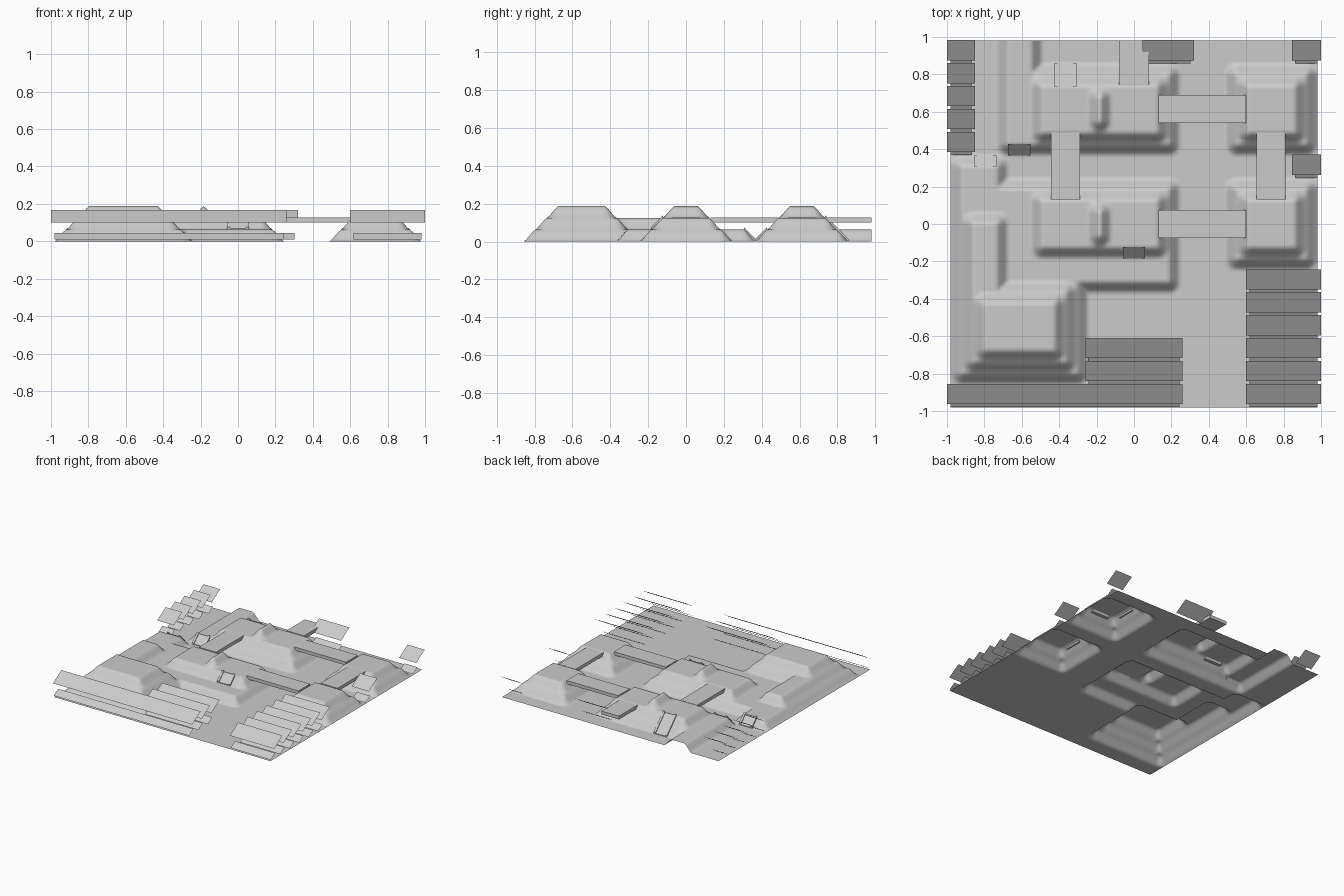
import bpy, bmesh, math

if "Cube" in bpy.data.objects:
    bpy.data.objects.remove(bpy.data.objects["Cube"])

H = 0.06125      # half a map tile
STEP = 0.0625    # height of one terrace

stone = bpy.data.materials.new("plain_grey")
stone.diffuse_color = (0.6, 0.6, 0.6, 1)
stone.use_nodes = True
stone.node_tree.nodes["Principled BSDF"].inputs["Base Color"].default_value = stone.diffuse_color


def finish(name, bm, smooth=False):
    me = bpy.data.meshes.new(name)
    bm.to_mesh(me)
    bm.free()
    me.materials.append(stone)
    for p in me.polygons:
        p.use_smooth = smooth
    ob = bpy.data.objects.new(name, me)
    bpy.context.collection.objects.link(ob)
    return ob


# Terraces per level: rectangles x0, x1, y0, y1 in half tiles
LEVELS = [
    [(-16, -4, -14, 4), (-16, 4, -6, 4), (-16, -11, -14, 6), (-12, 4, 6, 14),
     (-12, -8, 6, 20), (8, 16, -4, 4), (8, 16, 6, 14)],
    [(-15, -5, -13, -5), (-15, -11, -13, 1), (-9, 3, -3, 3), (-9, 3, 7, 13),
     (9, 15, -3, 3), (9, 15, 7, 13)],
    [(-14, -6, -12, -6), (-4, -2, -2, 2), (-4, -2, 8, 12)],
]


def rise(x, y, r):
    """Slope one half tile wide around a rectangle, with rounded corners."""
    dx, dy = min(x - r[0], r[1] - x), min(y - r[2], r[3] - y)
    d = 1 - math.hypot(max(0, 1 - dx), max(0, 1 - dy))
    t = max(0.0, min(1.0, d))
    return 0.6 * t + 0.4 * t * t * (3 - 2 * t)


# Terrain: open terraced sheet
N = 128
bm = bmesh.new()
rows = []
for j in range(N + 1):
    row = []
    for i in range(N + 1):
        x, y = -16 + 32 * i / N, -16 + 32 * j / N
        z = STEP * sum(max(rise(x, y, r) for r in lv) for lv in LEVELS)
        row.append(bm.verts.new((x * H, y * H, z)))
    rows.append(row)
for j in range(N):
    for i in range(N):
        bm.faces.new((rows[j][i], rows[j][i + 1], rows[j + 1][i + 1], rows[j + 1][i]))
finish("terrain", bm, True)


def add_box(bm, x0, x1, y0, y1, z0, z1, lift0=0.0, lift1=0.0):
    """Box whose y0 and y1 ends can be raised to make a slope."""
    v = [bm.verts.new((x, y, z + (lift0 if y == y0 else lift1)))
         for z in (z0, z1) for y in (y0, y1) for x in (x0, x1)]
    for f in ((0, 2, 3, 1), (4, 5, 7, 6), (0, 1, 5, 4), (1, 3, 7, 5), (3, 2, 6, 7), (2, 0, 4, 6)):
        bm.faces.new([v[k] for k in f])


# Bridges between terraces
for k, (x0, x1, y0, y1) in enumerate([
        (0.13, 0.60, -0.075, 0.075), (0.13, 0.60, 0.54, 0.69),
        (-0.445, -0.29, 0.13, 0.49), (0.655, 0.81, 0.13, 0.49),
        (-0.08, 0.08, 0.74, 0.98)]):
    bm = bmesh.new()
    add_box(bm, x0, x1, y0, y1, 0.10, 0.127)
    finish("bridge_%d" % (k + 1), bm)


# Ramps with side rails: centre x, start y, end y, start z, end z
def ramp(name, x, flights):
    bm = bmesh.new()
    for y0, y1, z0, z1 in flights:
        add_box(bm, x - 0.042, x + 0.042, y0, y1, 0.0, 0.006, z0, z1)
        for s in (-1, 1):
            c = x + s * 0.051
            add_box(bm, c - 0.009, c + 0.009, y0, y1, 0.0, 0.014, z0, z1)
    finish(name, bm)


ramp("long_ramp", -6 * H, [(12 * H, 13 * H, 2 * STEP, STEP), (13 * H, 14 * H, STEP, 0)])
ramp("west_ramp", -13 * H, [(5 * H, 6 * H, STEP, 0)])
ramp("channel_ramp", -10 * H, [(6 * H, 7 * H, 0, STEP)])
ramp("south_ramp", 0, [(-3 * H, -2 * H, STEP, 2 * STEP)])


# Tree cards: a broad tilted crown card above a low trunk card
def add_card(bm, x0, x1, y0, y1, z0, z1):
    bm.faces.new([bm.verts.new(c) for c in
                  ((x0, y0, z0), (x1, y0, z0), (x1, y1, z1), (x0, y1, z1))])


def tree_rows(name, x0, x1, first, count):
    crowns, trunks = bmesh.new(), bmesh.new()
    for k in range(count):
        t = (first - 2 * k) * H
        add_card(crowns, x0, x1, t - 0.105, t + 0.003, 0.10, 0.167)
        add_card(trunks, x0 + 0.018, x1 - 0.018, t - 0.121, t - 0.065, 0.01, 0.045)
    finish(name + "_crowns", crowns)
    finish(name + "_trunks", trunks)


tree_rows("west_trees", -1.0, -0.85, 16, 5)
tree_rows("north_trees", 0.045, 0.32, 16, 1)
tree_rows("northeast_tree", 0.845, 1.0, 16, 1)
tree_rows("east_tree", 0.845, 1.0, 6, 1)
tree_rows("southeast_trees", 0.60, 1.0, -4, 6)
tree_rows("south_trees", -0.26, 0.26, -10, 2)
tree_rows("front_trees", -1.0, 0.26, -14, 1)
